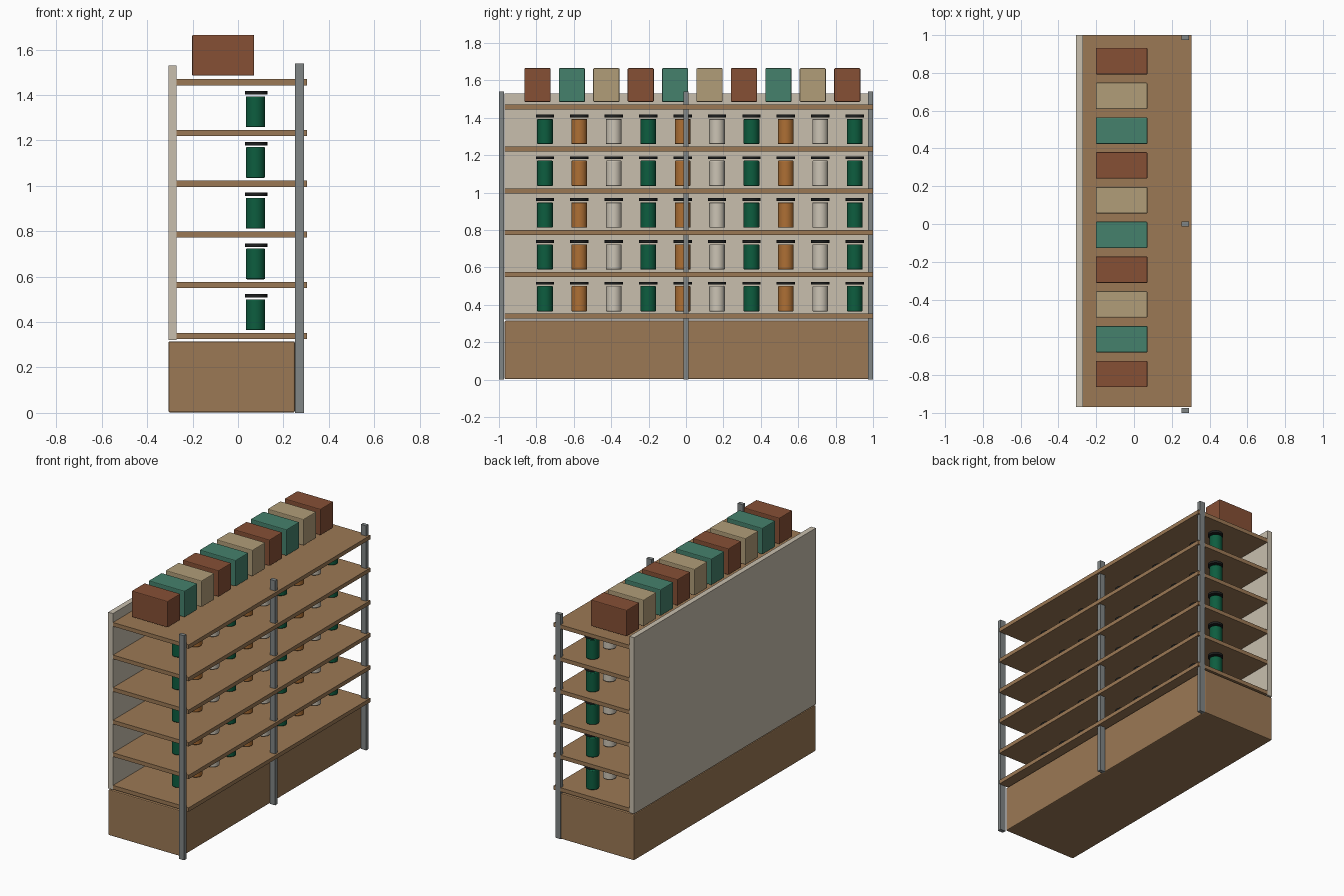
import bpy

if "Cube" in bpy.data.objects:
    bpy.data.objects.remove(bpy.data.objects["Cube"])

def material(name, rgb):
    m = bpy.data.materials.new(name)
    m.diffuse_color = (*rgb, 1)
    m.use_nodes = True
    m.node_tree.nodes["Principled BSDF"].inputs["Base Color"].default_value = m.diffuse_color
    return m

WOOD = material("wood", (0.33, 0.19, 0.09))
CREAM = material("cream", (0.58, 0.52, 0.42))
STEEL = material("steel", (0.22, 0.24, 0.24))
BLACK = material("black", (0.012, 0.013, 0.013))
RUST = material("rust", (0.24, 0.08, 0.036))
TEAL = material("teal", (0.06, 0.22, 0.15))
TAN = material("tan", (0.44, 0.34, 0.19))
GREEN = material("green", (0.004, 0.11, 0.05))
ORANGE = material("orange", (0.42, 0.16, 0.035))
WHITE = material("white", (0.6, 0.55, 0.46))

def finish(o, name, mat, bevel):
    o.name = name
    o.data.materials.append(mat)
    if bevel:
        b = o.modifiers.new("bevel", 'BEVEL')
        b.width = bevel
        b.segments = 2
        b.limit_method = 'ANGLE'
    return o

def box(name, x, y, z, mat, bevel=0.0):
    """Box from (min, max) ranges."""
    bpy.ops.mesh.primitive_cube_add(size=1, location=[sum(r) / 2 for r in (x, y, z)])
    o = bpy.context.object
    o.scale = [r[1] - r[0] for r in (x, y, z)]
    bpy.ops.object.transform_apply(location=False, rotation=False, scale=True)
    return finish(o, name, mat, bevel)

def cylinder(name, x, y, z, r, mat, bevel=0.0):
    bpy.ops.mesh.primitive_cylinder_add(vertices=24, radius=r, depth=z[1] - z[0],
                                        location=(x, y, (z[0] + z[1]) / 2))
    bpy.ops.object.shade_smooth_by_angle()
    return finish(bpy.context.object, name, mat, bevel)

LENGTH = (-0.97, 1.0)
PITCH = 0.2235
STEP = 0.184

# base plinth and back panel
box("base", (-0.306, 0.25), LENGTH, (0.002, 0.315), WOOD, 0.006)
box("back_panel", (-0.306, -0.27), LENGTH, (0.322, 1.531), CREAM)

# shelves
for i in range(6):
    z = 0.339 + PITCH * i
    box(f"shelf_{i}", (-0.3055, 0.305), (-0.9695, 0.9995), (z - 0.0135, z + 0.0135), WOOD)

# front uprights
for i, y in enumerate((-0.987, 0, 0.987)):
    box(f"upright_{i}", (0.251, 0.291), (y - 0.013, y + 0.013), (0, 1.54), STEEL)

# jars with lids on the five lower shelves
for row in range(5):
    for i in range(10):
        y, z = -0.754 + STEP * i, PITCH * row
        cylinder(f"jar_{row}_{i}", 0.077, y, (z + 0.365, z + 0.5), 0.042,
                 (GREEN, ORANGE, WHITE)[i % 3], 0.004)
        cylinder(f"lid_{row}_{i}", 0.08, y, (z + 0.508, z + 0.523), 0.049, BLACK)

# cartons on the top shelf
for i in range(10):
    y = -0.794 + STEP * i
    box(f"carton_{i}", (-0.202, 0.071), (y - 0.07, y + 0.07), (1.485, 1.665),
        (RUST, TEAL, TAN)[i % 3], 0.005)
